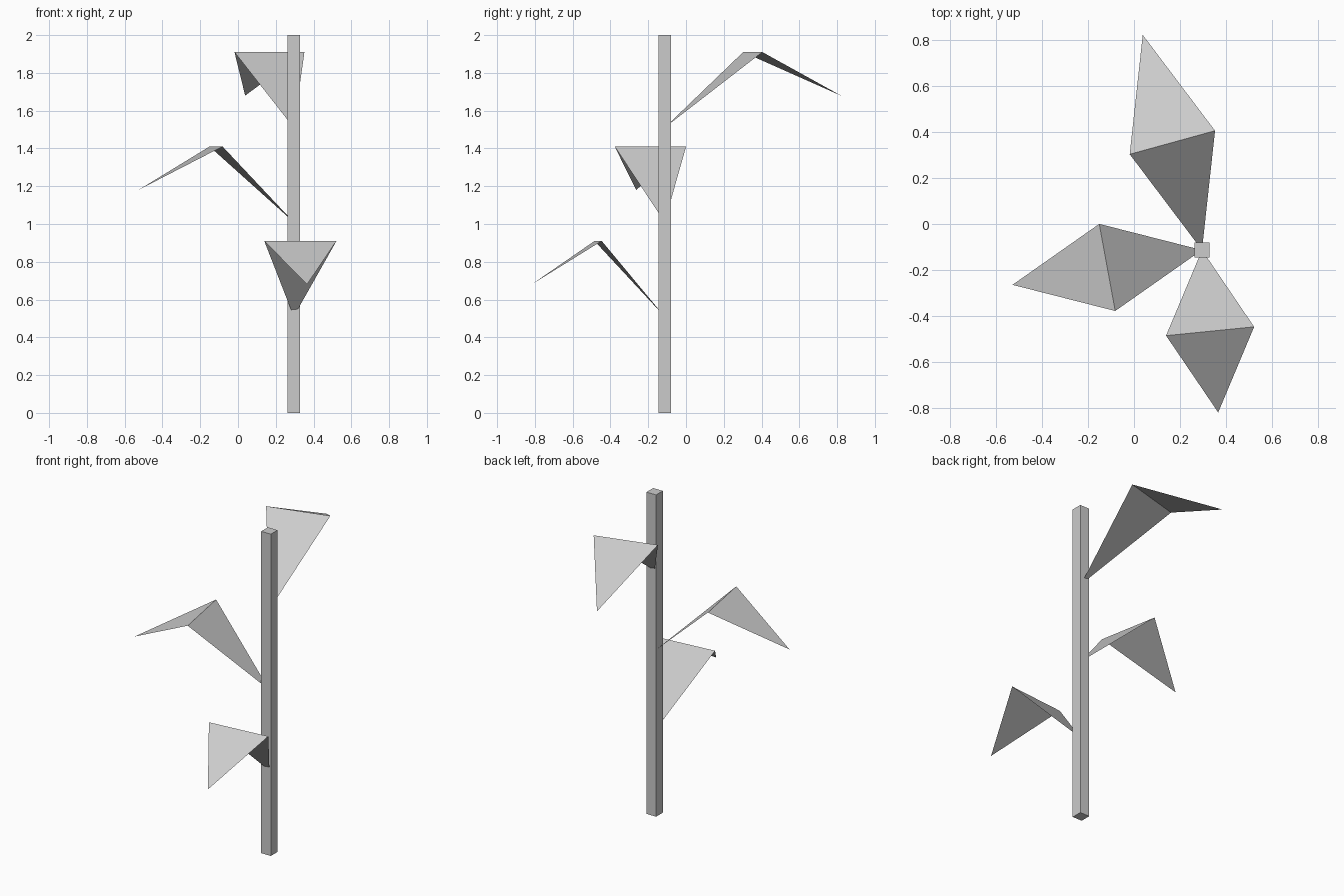
import bpy
from math import radians
from mathutils import Matrix, Vector

cube = bpy.data.objects.get("Cube")
if cube:
    bpy.data.objects.remove(cube, do_unlink=True)

GREY = (0.6, 0.6, 0.6, 1)
grey = bpy.data.materials.new("plain grey")
grey.use_nodes = True
grey.diffuse_color = GREY
grey.node_tree.nodes["Principled BSDF"].inputs["Base Color"].default_value = GREY

AXIS = Vector((0.295, -0.113, 0))

# Square upright stem
bpy.ops.mesh.primitive_cube_add(size=1, location=AXIS + Vector((0, 0, 1)))
stem = bpy.context.object
stem.name = "stem"
stem.scale = (0.066, 0.066, 2)
bpy.ops.object.transform_apply(location=False, rotation=False, scale=True)
stem.data.materials.append(grey)


def add_leaf(name, height, reach, heading):
    """Folded diamond: rises from the stem to a level crease, then droops."""
    half_width, rise, tip_rise = 0.192, 0.40, 0.17
    points = [(0, 0, 0), (reach, -half_width, rise),
              (reach, half_width, rise), (2 * reach, 0, tip_rise)]
    mesh = bpy.data.meshes.new(name)
    mesh.from_pydata(points, [], [(0, 1, 2), (1, 3, 2)])
    mesh.materials.append(grey)
    leaf = bpy.data.objects.new(name, mesh)
    bpy.context.collection.objects.link(leaf)
    mesh.transform(Matrix.Rotation(radians(heading), 4, "Z"))
    leaf.location = AXIS + Vector((0, 0, height))


# Leaves spiral up the stem, each one longer than the last
add_leaf("lower_leaf", 0.51, 0.354, -84.3)
add_leaf("middle_leaf", 1.01, 0.418, 190.4)
add_leaf("upper_leaf", 1.51, 0.484, 105.4)
